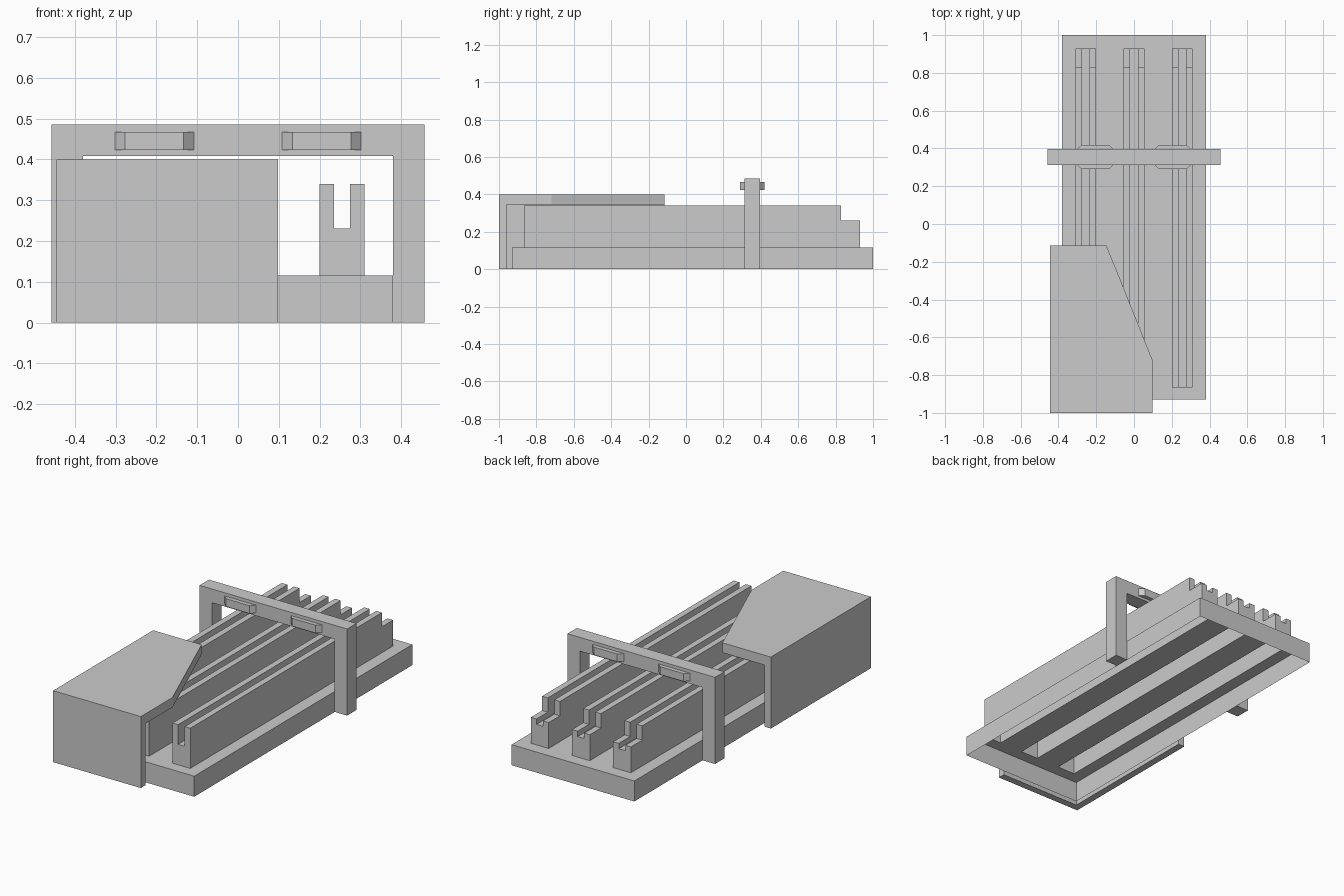
import bpy, bmesh
from mathutils import Vector

if "Cube" in bpy.data.objects:
    bpy.data.objects.remove(bpy.data.objects["Cube"])


def finish(bm, name):
    bmesh.ops.remove_doubles(bm, verts=bm.verts, dist=1e-5)
    bmesh.ops.recalc_face_normals(bm, faces=bm.faces)
    me = bpy.data.meshes.new(name)
    bm.to_mesh(me)
    bm.free()
    ob = bpy.data.objects.new(name, me)
    bpy.context.collection.objects.link(ob)
    return ob


def prism(name, outline, offset):
    """Closed solid: a flat outline pushed along an offset vector."""
    bm = bmesh.new()
    face = bm.faces.new([bm.verts.new(p) for p in outline])
    res = bmesh.ops.extrude_face_region(bm, geom=[face], use_keep_orig=True)
    verts = [g for g in res["geom"] if isinstance(g, bmesh.types.BMVert)]
    bmesh.ops.translate(bm, verts=verts, vec=Vector(offset))
    return finish(bm, name)


BASE_Z, RAIL_W, SLOT_W, FLOOR = 0.115, 0.055, 0.02, 0.23
RAIL_X = (-0.255, 0.0, 0.255)
Y_FRONT, Y_STEP, Y_BACK = -0.865, 0.83, 0.93

# Base: open-bottomed tray whose top is pierced under each hollow rail
xs = [-0.38] + [c + s * RAIL_W for c in RAIL_X for s in (-1, 1)] + [0.38]
ys = [-0.93, Y_FRONT, Y_BACK, 1.0]
bm = bmesh.new()
grid = [[bm.verts.new((x, y, BASE_Z)) for y in ys] for x in xs]
for i in range(len(xs) - 1):
    for j in range(len(ys) - 1):
        if i % 2 == 1 and j == 1:
            continue
        bm.faces.new((grid[i][j], grid[i + 1][j], grid[i + 1][j + 1], grid[i][j + 1]))


def is_outer(edge):
    m = (edge.verts[0].co + edge.verts[1].co) / 2
    return abs(m.x) > 0.379 or m.y < -0.929 or m.y > 0.999


rim = [e for e in bm.edges if e.is_boundary and is_outer(e)]
res = bmesh.ops.extrude_edge_only(bm, edges=rim)
for g in res["geom"]:
    if isinstance(g, bmesh.types.BMVert):
        g.co.z = 0.0
finish(bm, "base_tray")


# Rails: hollow slotted channels with a lower step at the back
def rail(name, cx):
    bm = bmesh.new()

    def section(y, h):
        half = [(-RAIL_W, BASE_Z), (-RAIL_W, h), (-SLOT_W, h), (-SLOT_W, FLOOR)]
        pts = half + [(-x, z) for x, z in reversed(half)]
        return [bm.verts.new((cx + x, y, z)) for x, z in pts]

    rings = [section(Y_FRONT, 0.34), section(Y_STEP, 0.34),
             section(Y_STEP, 0.26), section(Y_BACK, 0.26)]
    for k in range(3):
        a, b = rings[k], rings[k + 1]
        for i in ((1, 5) if k == 1 else range(7)):
            bm.faces.new((a[i], a[i + 1], b[i + 1], b[i]))
    bm.faces.new(rings[0])
    bm.faces.new(rings[-1])
    return finish(bm, name)


for side, cx in zip(("left", "middle", "right"), RAIL_X):
    rail("rail_" + side, cx)

# Cover: roof with a cut-away corner, on an L of front and left walls
roof = [(-0.445, -1), (0.098, -1), (0.098, -0.72), (-0.145, -0.115), (-0.445, -0.115)]
prism("cover_roof", [(x, y, 0.345) for x, y in roof], (0, 0, 0.055))
walls = [(-0.445, -1), (0.098, -1), (0.098, -0.96), (-0.405, -0.96),
         (-0.405, -0.115), (-0.445, -0.115)]
prism("cover_walls", [(x, y, 0) for x, y in walls], (0, 0, 0.345))

# Gantry arch spanning the rails
arch = [(-0.457, 0), (-0.457, 0.485), (0.457, 0.485), (0.457, 0),
        (0.38, 0), (0.38, 0.408), (-0.38, 0.408), (-0.38, 0)]
prism("arch", [(x, 0.313, z) for x, z in arch], (0, 0.083, 0))

# Tapered pads passing through the arch crossbar
for side, cx in (("left", -0.205), ("right", 0.205)):
    pad = [(-0.072, 0.29), (0.072, 0.29), (0.097, 0.313), (0.097, 0.396),
           (0.072, 0.419), (-0.072, 0.419), (-0.097, 0.396), (-0.097, 0.313)]
    prism("arch_pad_" + side, [(cx + x, y, 0.423) for x, y in pad], (0, 0, 0.044))
